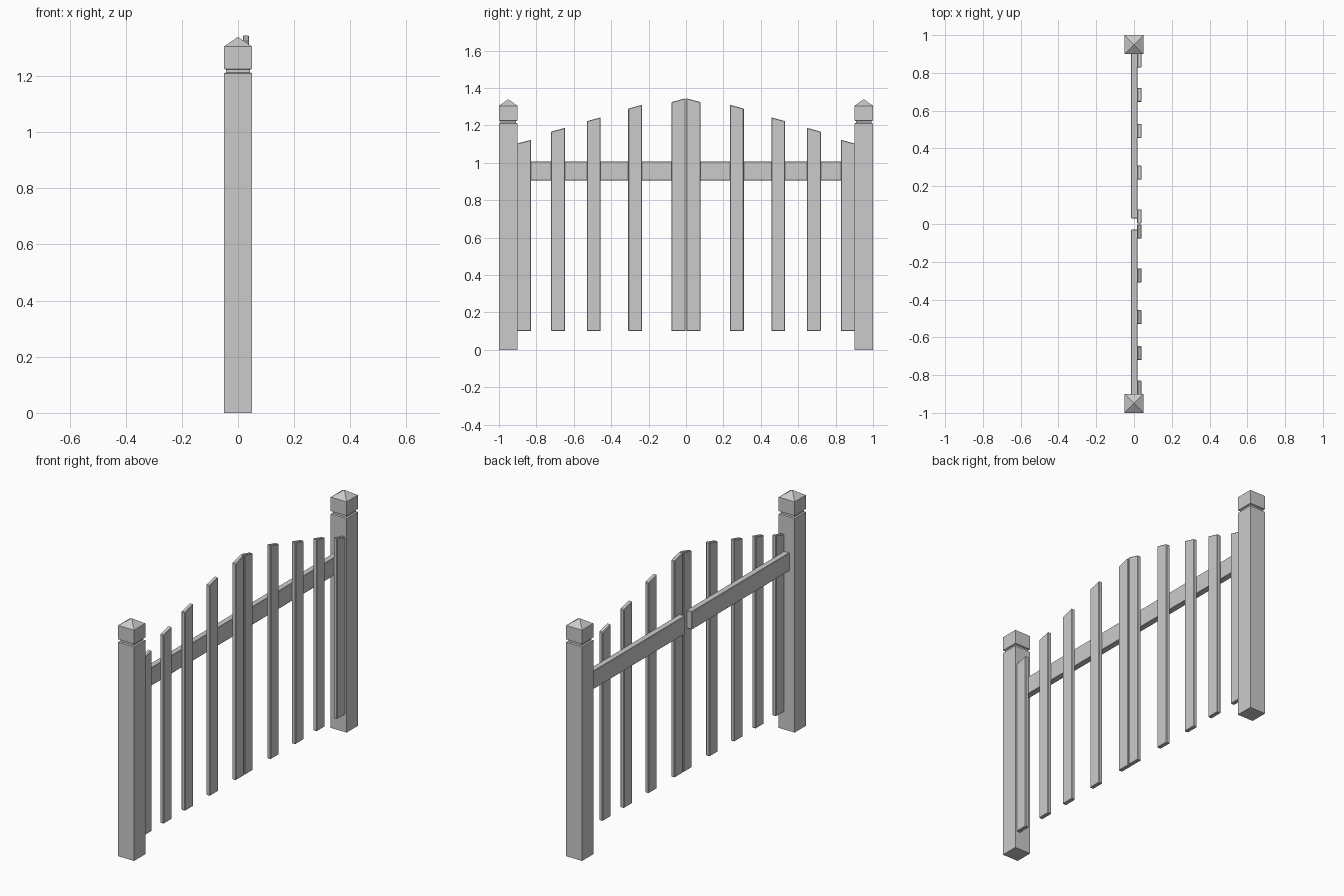
import bpy, bmesh

if "Cube" in bpy.data.objects:
    bpy.data.objects.remove(bpy.data.objects["Cube"])


def make_object(name, bm, bevel=0.0):
    bmesh.ops.recalc_face_normals(bm, faces=bm.faces)
    mesh = bpy.data.meshes.new(name)
    bm.to_mesh(mesh)
    bm.free()
    obj = bpy.data.objects.new(name, mesh)
    bpy.context.collection.objects.link(obj)
    if bevel:
        mod = obj.modifiers.new("edge_chamfer", 'BEVEL')
        mod.width = bevel
        mod.segments = 1
    return obj


def prism(name, profile, x0, x1, bevel=0.0):
    """Extrude a (y, z) outline from x0 to x1."""
    bm = bmesh.new()
    face = bm.faces.new([bm.verts.new((x0, y, z)) for y, z in profile])
    ext = bmesh.ops.extrude_face_region(bm, geom=[face])
    verts = [v for v in ext["geom"] if isinstance(v, bmesh.types.BMVert)]
    bmesh.ops.translate(bm, verts=verts, vec=(x1 - x0, 0, 0))
    return make_object(name, bm, bevel)


def post(name, cy):
    """Square shaft, recessed neck and pyramid cap as stacked square rings."""
    rings = [(0.05, 0), (0.05, 1.21), (0.042, 1.213), (0.042, 1.223),
             (0.05, 1.226), (0.05, 1.305)]
    bm = bmesh.new()
    loops = [[bm.verts.new((sx * r, cy + sy * r, z))
              for sx, sy in ((-1, -1), (1, -1), (1, 1), (-1, 1))]
             for r, z in rings]
    bm.faces.new(loops[0])
    for a, b in zip(loops, loops[1:]):
        for i in range(4):
            j = (i + 1) % 4
            bm.faces.new((a[i], a[j], b[j], b[i]))
    apex = bm.verts.new((0, cy, 1.34))
    for i in range(4):
        bm.faces.new((loops[-1][i], loops[-1][(i + 1) % 4], apex))
    make_object(name, bm)


# inner edge and inner top height of each picket, from centre to post
pickets = [(0.003, 1.345), (0.235, 1.31), (0.456, 1.243),
           (0.647, 1.187), (0.829, 1.123)]

for side, s in (("left", -1), ("right", 1)):
    # gate post
    post(f"{side}_post", s * 0.95)
    # horizontal rail
    prism(f"{side}_rail",
          [(s * 0.03, 0.905), (s * 0.91, 0.905), (s * 0.91, 1.007), (s * 0.03, 1.007)],
          -0.016, 0.018, 0.002)
    # pickets with slanted tops
    for n, (y, top) in enumerate(pickets, 1):
        a, b = s * y, s * (y + 0.074)
        prism(f"{side}_picket_{n}",
              [(a, 0.1), (b, 0.1), (b, top - 0.02), (a, top)],
              0.017, 0.04, 0.003)
